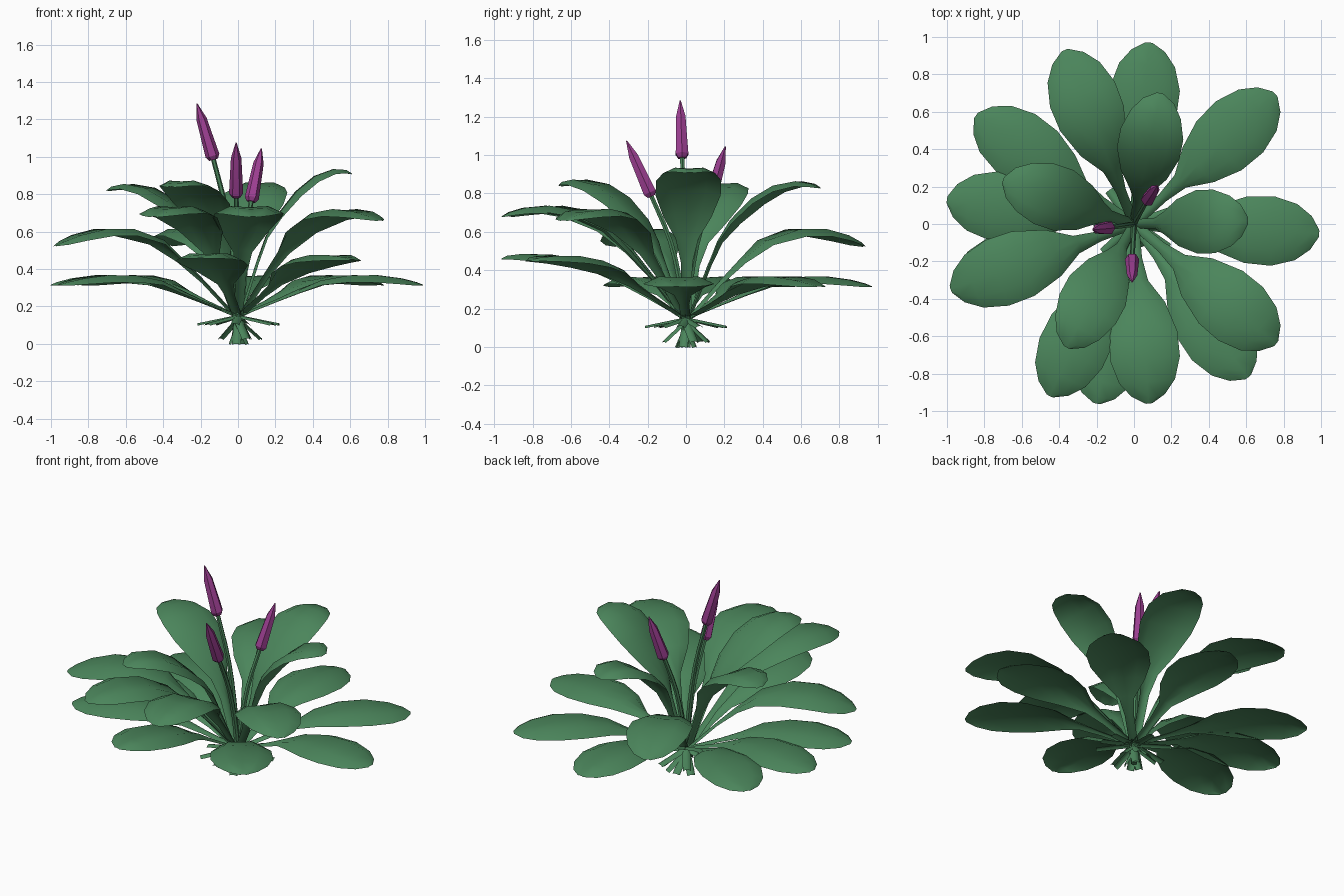
import bpy, bmesh
from math import cos, sin, pi, radians
from mathutils import Vector

if "Cube" in bpy.data.objects:
    bpy.data.objects.remove(bpy.data.objects["Cube"])


def material(name, col):
    m = bpy.data.materials.new(name)
    m.diffuse_color = (*col, 1)
    m.use_nodes = True
    m.node_tree.nodes["Principled BSDF"].inputs["Base Color"].default_value = m.diffuse_color
    return m


GREEN = material("leaf_green", (0.07, 0.235, 0.105))
PURPLE = material("bud_purple", (0.34, 0.05, 0.29))


def finish(name, bm, mat, angle=35):
    me = bpy.data.meshes.new(name)
    bm.to_mesh(me)
    bm.free()
    me.materials.append(mat)
    ob = bpy.data.objects.new(name, me)
    bpy.context.collection.objects.link(ob)
    bpy.ops.object.select_all(action='DESELECT')
    ob.select_set(True)
    bpy.context.view_layer.objects.active = ob
    bpy.ops.object.shade_smooth_by_angle(angle=radians(angle))
    return ob


def spline(pts, n):
    """Catmull-Rom through the points, n steps per span."""
    p = [Vector(q) for q in pts]
    p = [2 * p[0] - p[1]] + p + [2 * p[-1] - p[-2]]
    out = []
    for i in range(1, len(p) - 2):
        a, b, c, d = p[i - 1:i + 3]
        for k in range(n):
            t = k / n
            out.append(0.5 * (2 * b + (c - a) * t + (2 * a - 5 * b + 4 * c - d) * t * t
                              + (3 * b - a - 3 * c + d) * t ** 3))
    return out + [p[-2]]


# Leaf side profiles: (reach, height, half width)
LOW = [(-.22, .11, .024), (0, .155, .026), (.2, .235, .027), (.32, .29, .045), (.45, .335, .125),
       (.6, .36, .178), (.75, .362, .186), (.88, .346, .15), (.96, .328, .09), (1.0, .315, .02)]
MID = [(-.13, .03, .024), (0, .145, .026), (.18, .335, .028), (.3, .455, .05), (.43, .55, .13),
       (.6, .605, .183), (.75, .605, .186), (.88, .573, .15), (.96, .54, .09), (1.0, .52, .02)]
TOP = [(-.06, .0, .024), (.02, .18, .026), (.12, .43, .03), (.18, .55, .06), (.26, .66, .125),
       (.38, .77, .17), (.5, .838, .17), (.62, .862, .135), (.7, .85, .085), (.74, .832, .02)]


def leaf(name, prof, tip, z_tip):
    tip = Vector((tip[0], tip[1], 0))
    out = tip.normalized()
    side = Vector((-out.y, out.x, 0))
    k = tip.length / prof[-1][0]
    dz = z_tip - prof[-1][1]
    path = [(r * k, z + dz * min(1, max(0, r / prof[-1][0]) * 1.05), w) for r, z, w in prof]
    bm = bmesh.new()
    rows = []
    for i, (r, z, w) in enumerate(path):
        a, b = path[max(i - 1, 0)], path[min(i + 1, len(path) - 1)]
        tan = (out * (b[0] - a[0]) + Vector((0, 0, b[1] - a[1]))).normalized()
        nrm = tan.cross(side)
        nrm = -nrm if nrm.z < 0 else nrm
        # rounded stem; blade with a shallow midrib crease and drooping edges
        h1, h2 = (-.15 * w, -.5 * w) if w < .06 and i < 5 else (.03 * w, -.18 * w)
        c = out * r + Vector((0, 0, z))
        rows.append([bm.verts.new(c + side * w * s + nrm * h) for s, h in
                     ((-1, h2), (-.55, h1), (0, 0), (.55, h1), (1, h2))])
    for p, q in zip(rows, rows[1:]):
        for j in range(4):
            bm.faces.new((p[j], q[j], q[j + 1], p[j + 1]))
    bmesh.ops.recalc_face_normals(bm, faces=bm.faces)
    if sum(f.normal.z for f in bm.faces) < 0:
        bmesh.ops.reverse_faces(bm, faces=bm.faces)
    finish(name, bm, GREEN, 40)


# Leaves by tier: tip x, tip y, tip height
TIERS = {
    "low_leaf": (LOW, [(.99, -.05, .315), (.755, .695, .315), (.08, .97, .315), (-.845, .58, .315),
                       (-1.0, .13, .315), (-.96, -.33, .315), (-.20, -.96, .46), (.61, -.82, .45)]),
    "middle_leaf": (MID, [(-.37, .93, .525), (-.98, -.35, .525), (-.45, -.92, .68),
                          (.08, -.96, .68), (.76, -.64, .66)]),
    "upper_leaf": (TOP, [(.61, .02, .91), (.14, .70, .83), (-.70, .235, .82), (-.36, -.66, .84)]),
}
for label, (prof, tips) in TIERS.items():
    for i, (x, y, z) in enumerate(tips):
        leaf(f"{label}_{i + 1}", prof, (x, y), z)


def tube(name, pts, radii, mat, sides, angle):
    """Ring sweep along a path, capped at both ends."""
    pts = [Vector(p) for p in pts]
    bm = bmesh.new()
    rings = []
    for i, (p, r) in enumerate(zip(pts, radii)):
        tan = (pts[min(i + 1, len(pts) - 1)] - pts[max(i - 1, 0)]).normalized()
        u = tan.cross(Vector((0, 1, 0))).normalized()
        v = tan.cross(u)
        rings.append([bm.verts.new(p + r * (u * cos(2 * pi * k / sides) + v * sin(2 * pi * k / sides)))
                      for k in range(sides)])
    for a, b in zip(rings, rings[1:]):
        for k in range(sides):
            n = (k + 1) % sides
            bm.faces.new((a[k], a[n], b[n], b[k]))
    bm.faces.new(rings[0])
    bm.faces.new(rings[-1])
    bmesh.ops.recalc_face_normals(bm, faces=bm.faces)
    finish(name, bm, mat, angle)


# Flower stalks and buds: bud base, bud tip
FLOWERS = [((-.13, -.02, .985), (-.22, -.03, 1.285)),
           ((-.01, -.18, .785), (-.01, -.31, 1.075)),
           ((.07, .125, .76), (.125, .205, 1.045))]
for i, (b, t) in enumerate(FLOWERS):
    b, t = Vector(b), Vector(t)
    path = spline([(0, 0, .02), (b.x * .12, b.y * .12, b.z * .35),
                   (b.x * .45, b.y * .45, b.z * .7), b + (t - b) * .08], 3)
    n = len(path)
    tube(f"flower_stalk_{i + 1}", path, [.018 - .006 * k / n for k in range(n)], GREEN, 6, 40)
    prof = [(0, .024), (.07, .038), (.72, .028), (1, .003)]
    tube(f"flower_bud_{i + 1}", [b + (t - b) * s for s, r in prof], [r for s, r in prof],
         PURPLE, 6, 25)
